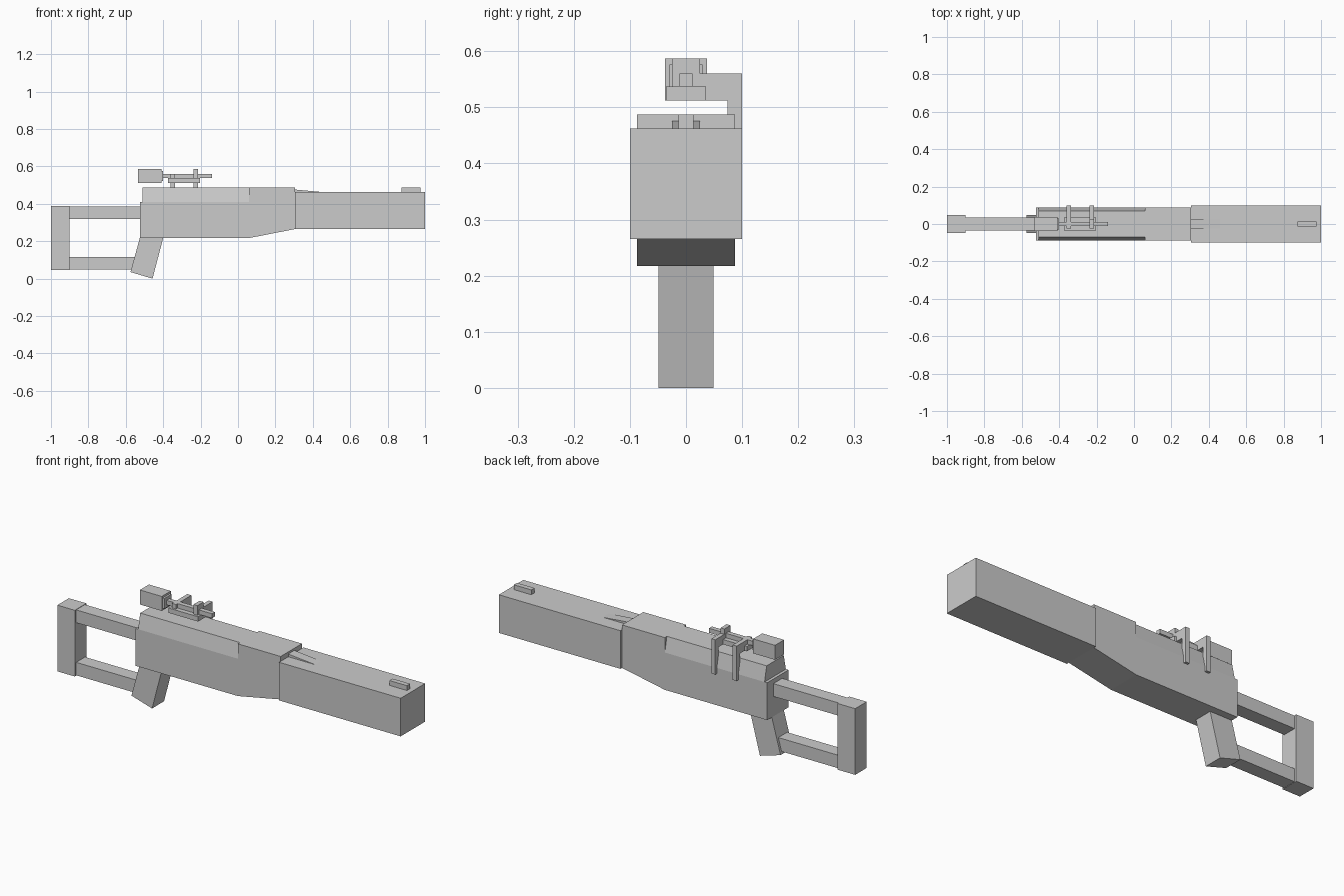
import bpy, bmesh

if "Cube" in bpy.data.objects:
    bpy.data.objects.remove(bpy.data.objects["Cube"])


def finish(name, bm):
    bmesh.ops.recalc_face_normals(bm, faces=bm.faces)
    me = bpy.data.meshes.new(name)
    bm.to_mesh(me)
    bm.free()
    ob = bpy.data.objects.new(name, me)
    bpy.context.collection.objects.link(ob)
    return ob


def extrude(name, pts, depth):
    """Closed polygon of 3D points, pushed along the depth vector."""
    bm = bmesh.new()
    face = bm.faces.new([bm.verts.new(p) for p in pts])
    out = bmesh.ops.extrude_face_region(bm, geom=[face])
    verts = [g for g in out["geom"] if isinstance(g, bmesh.types.BMVert)]
    bmesh.ops.translate(bm, verts=verts, vec=depth)
    return finish(name, bm)


def side(name, xz, half):
    """Side profile centred on y = 0."""
    return extrude(name, [(x, -half, z) for x, z in xz], (0, 2 * half, 0))


def section(name, yz, x0, x1):
    """Cross-section running along x."""
    return extrude(name, [(x0, y, z) for y, z in yz], (x1 - x0, 0, 0))


def box(name, x0, x1, z0, z1, half):
    return side(name, [(x0, z0), (x1, z0), (x1, z1), (x0, z1)], half)


# Receiver with sloped underside, and its tapered rear cover
side("receiver", [(-.525, .217), (.06, .217), (.305, .265), (.305, .487),
                  (.06, .487), (.06, .41), (-.525, .41)], .087)
section("receiver_cover", [(-.087, .41), (.087, .41), (.07, .487), (-.07, .487)],
        -.51, .06)

# Barrel shroud, sight blade and ramp
box("barrel_shroud", .305, 1.0, .265, .462, .1)
box("front_sight", .875, .975, .462, .487, .013)
side("sight_ramp", [(.305, .462), (.46, .462), (.305, .476)], .025)

# Grip and skeleton stock
side("grip", [(-.525, .217), (-.575, .035), (-.457, 0), (-.4, .217)], .049)
box("butt_plate", -1.0, -.9, .046, .388, .047)
box("stock_upper_bar", -.9, -.525, .32, .386, .036)
box("stock_lower_bar", -.9, -.55, .048, .115, .036)

# Scope: eyepiece, collar, tube and base plate
box("scope_eyepiece", -.535, -.41, .512, .587, .037)
box("scope_collar", -.41, -.4, .523, .576, .029)
box("scope_tube", -.4, -.14, .537, .56, .012)
box("scope_base", -.373, -.203, .512, .537, .036)

# Side brackets; the front one also wraps the tube
leg = [(.1, .56), (.1, .38), (.074, .38), (.074, .512)]
section("front_bracket", leg + [(-.025, .512), (-.025, .587), (.025, .587), (.025, .56)],
        -.237, -.215)
section("rear_bracket", leg + [(-.025, .512), (-.025, .56)], -.36, -.337)
